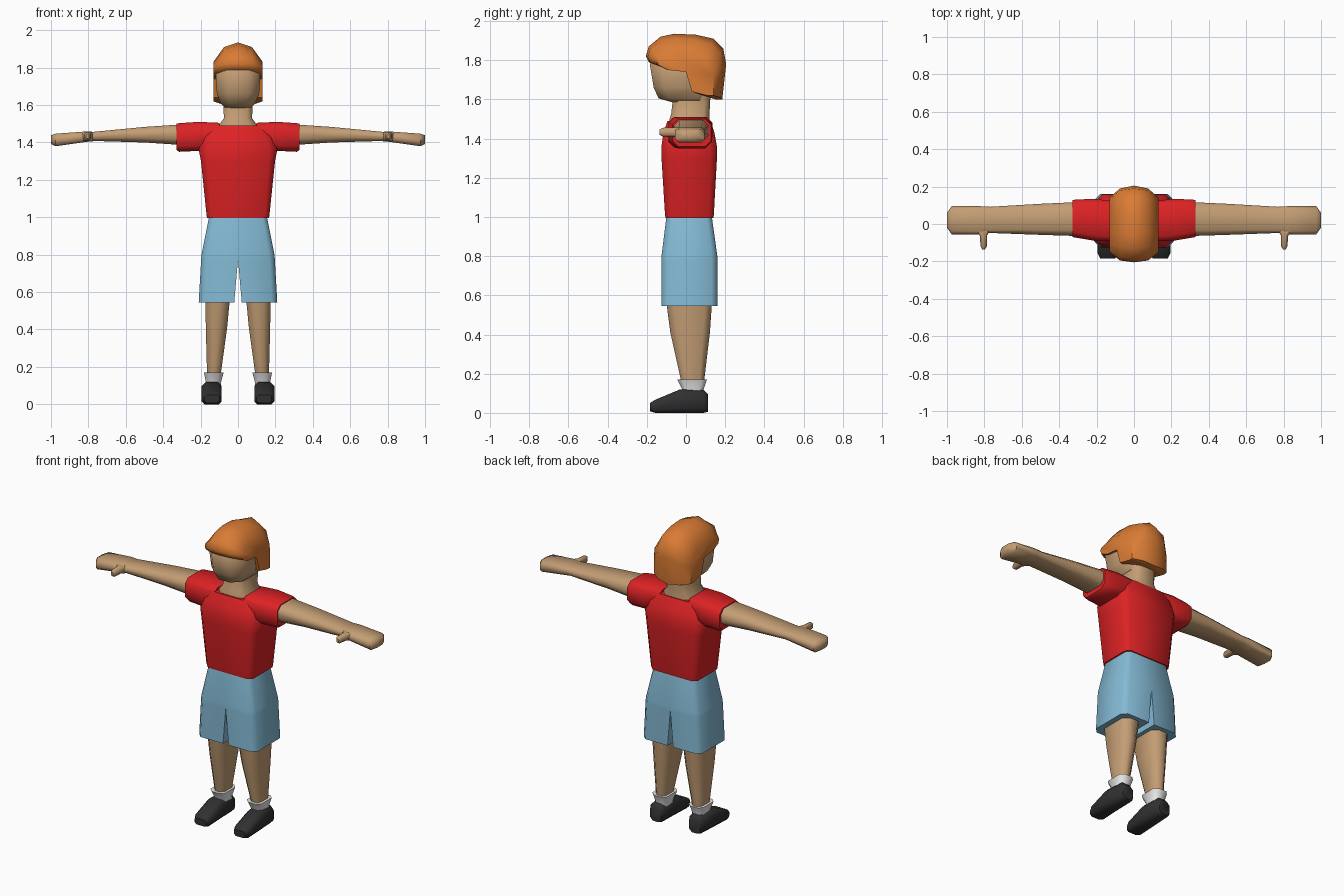
import bpy, bmesh, math


def material(name, rgb):
    m = bpy.data.materials.new(name)
    m.diffuse_color = (*rgb, 1)
    return m


SKIN = material("skin", (0.55, 0.34, 0.175))
RED = material("shirt red", (0.72, 0.016, 0.018))
BLUE = material("shorts blue", (0.23, 0.49, 0.66))
ORANGE = material("hair orange", (0.70, 0.20, 0.035))
WHITE = material("sock white", (0.82, 0.82, 0.82))
BLACK = material("shoe black", (0.03, 0.03, 0.03))


def ring(axis, pos, a0, a1, b0, b1, c, ci=None):
    """Chamfered rectangle across an axis; ci is the chamfer on the a0 side."""
    ci = c if ci is None else ci
    flat = [(a0 + ci, b0), (a1 - c, b0), (a1, b0 + c), (a1, b1 - c),
            (a1 - c, b1), (a0 + ci, b1), (a0, b1 - ci), (a0, b0 + ci)]
    place = {"x": lambda a, b: (pos, a, b),
             "y": lambda a, b: (a, pos, b),
             "z": lambda a, b: (a, b, pos)}[axis]
    return [place(a, b) for a, b in flat]


def skin_rings(name, rings, mat, mirror=False, cap_start=True, angle=50):
    """Bridge rings of points into a closed part."""
    bm = bmesh.new()
    loops = [[bm.verts.new(p) for p in r] for r in rings]
    n = len(loops[0])
    for lo, hi in zip(loops, loops[1:]):
        for i in range(n):
            j = (i + 1) % n
            bm.faces.new((lo[i], lo[j], hi[j], hi[i]))
    if cap_start:
        bm.faces.new(loops[0][::-1])
    bm.faces.new(loops[-1])
    bmesh.ops.remove_doubles(bm, verts=bm.verts, dist=0.0005)
    bmesh.ops.recalc_face_normals(bm, faces=bm.faces)
    mesh = bpy.data.meshes.new(name)
    bm.to_mesh(mesh)
    bm.free()
    mesh.materials.append(mat)
    ob = bpy.data.objects.new(name, mesh)
    bpy.context.collection.objects.link(ob)
    bpy.ops.object.select_all(action="DESELECT")
    ob.select_set(True)
    bpy.context.view_layer.objects.active = ob
    bpy.ops.object.shade_smooth_by_angle(angle=math.radians(angle))
    if mirror:
        ob.modifiers.new("mirror", "MIRROR")
    return ob


def loft(name, axis, sections, mat, mirror=False):
    return skin_rings(name, [ring(axis, *s) for s in sections], mat, mirror)


# Head and neck
loft("head", "z", [
    (1.585, -0.07, 0.07, -0.07, 0.11, 0.03),
    (1.605, -0.09, 0.09, -0.14, 0.115, 0.05),
    (1.66, -0.113, 0.113, -0.165, 0.12, 0.055),
    (1.78, -0.12, 0.12, -0.185, 0.12, 0.06),
    (1.85, -0.08, 0.08, -0.14, 0.10, 0.05)], SKIN)
loft("neck", "z", [
    (1.44, -0.11, 0.11, -0.08, 0.11, 0.03),
    (1.495, -0.10, 0.10, -0.085, 0.12, 0.035),
    (1.53, -0.075, 0.075, -0.075, 0.12, 0.03),
    (1.62, -0.08, 0.08, -0.065, 0.125, 0.03)], SKIN)

# Hair: side profiles (y, z) at the middle, the crown edge and the side
hair_profiles = {
    0.0: [(-.205, 1.82), (-.19, 1.87), (-.13, 1.92), (-.06, 1.935), (.05, 1.93),
          (.14, 1.91), (.19, 1.86), (.205, 1.78), (.185, 1.60), (.155, 1.60),
          (.03, 1.64), (.0, 1.74), (-.10, 1.75), (-.19, 1.79)],
    0.075: [(-.195, 1.82), (-.18, 1.86), (-.12, 1.897), (-.05, 1.91), (.05, 1.905),
            (.13, 1.88), (.18, 1.83), (.19, 1.76), (.175, 1.61), (.15, 1.60),
            (.03, 1.64), (.0, 1.74), (-.10, 1.75), (-.185, 1.79)],
    0.132: [(-.15, 1.80), (-.14, 1.815), (-.10, 1.825), (-.05, 1.83), (.05, 1.825),
            (.10, 1.80), (.13, 1.78), (.14, 1.72), (.14, 1.62), (.11, 1.62),
            (.03, 1.64), (.0, 1.74), (-.09, 1.75), (-.14, 1.775)],
}
skin_rings("hair", [[(x, y, z) for y, z in pts] for x, pts in hair_profiles.items()],
           ORANGE, mirror=True, cap_start=False)

# Shirt body and sleeves
loft("shirt", "z", [
    (0.995, -0.165, 0.165, -0.105, 0.14, 0.025),
    (1.01, -0.168, 0.168, -0.107, 0.142, 0.025),
    (1.30, -0.198, 0.198, -0.125, 0.158, 0.035),
    (1.36, -0.21, 0.21, -0.125, 0.158, 0.04),
    (1.43, -0.19, 0.19, -0.115, 0.145, 0.04),
    (1.49, -0.13, 0.13, -0.095, 0.125, 0.03)], RED)
loft("sleeve", "x", [
    (0.10, -0.09, 0.12, 1.40, 1.505, 0.02),
    (0.21, -0.09, 0.135, 1.355, 1.51, 0.03),
    (0.315, -0.072, 0.13, 1.35, 1.503, 0.03),
    (0.33, -0.07, 0.128, 1.36, 1.50, 0.03)], RED, True)

# Arms, mitten hands and thumbs
loft("arm", "x", [
    (0.28, -0.065, 0.118, 1.385, 1.498, 0.03),
    (0.50, -0.058, 0.108, 1.40, 1.483, 0.025),
    (0.77, -0.048, 0.092, 1.408, 1.457, 0.015),
    (0.82, -0.055, 0.095, 1.402, 1.458, 0.016),
    (0.975, -0.055, 0.095, 1.38, 1.447, 0.018),
    (1.0, -0.02, 0.06, 1.392, 1.438, 0.014)], SKIN, True)
loft("thumb", "y", [
    (-0.03, 0.765, 0.85, 1.405, 1.455, 0.012),
    (-0.06, 0.785, 0.825, 1.408, 1.457, 0.012),
    (-0.12, 0.787, 0.82, 1.41, 1.455, 0.011),
    (-0.135, 0.796, 0.812, 1.42, 1.445, 0.006)], SKIN, True)

# Shorts: one half with a flat inner side
loft("shorts", "z", [
    (1.0, 0, 0.155, -0.10, 0.132, 0.025, 0),
    (0.80, 0, 0.195, -0.125, 0.16, 0.03, 0),
    (0.775, 0, 0.197, -0.125, 0.16, 0.03, 0),
    (0.545, 0.02, 0.21, -0.125, 0.16, 0.03, 0)], BLUE, True)

# Legs, socks and shoes
loft("leg", "z", [
    (0.60, 0.04, 0.175, -0.105, 0.135, 0.035),
    (0.41, 0.058, 0.172, -0.08, 0.122, 0.035),
    (0.14, 0.095, 0.165, -0.02, 0.09, 0.022)], SKIN, True)
loft("sock", "z", [
    (0.10, 0.09, 0.172, -0.015, 0.088, 0.02),
    (0.12, 0.09, 0.172, -0.02, 0.09, 0.02),
    (0.17, 0.077, 0.182, -0.045, 0.107, 0.025)], WHITE, True)
loft("shoe", "y", [
    (-0.185, 0.10, 0.18, 0.008, 0.05, 0.012),
    (-0.155, 0.087, 0.195, 0.0, 0.068, 0.016),
    (-0.03, 0.087, 0.195, 0.0, 0.12, 0.022),
    (0.09, 0.09, 0.188, 0.0, 0.117, 0.022),
    (0.112, 0.10, 0.178, 0.006, 0.095, 0.02)], BLACK, True)
